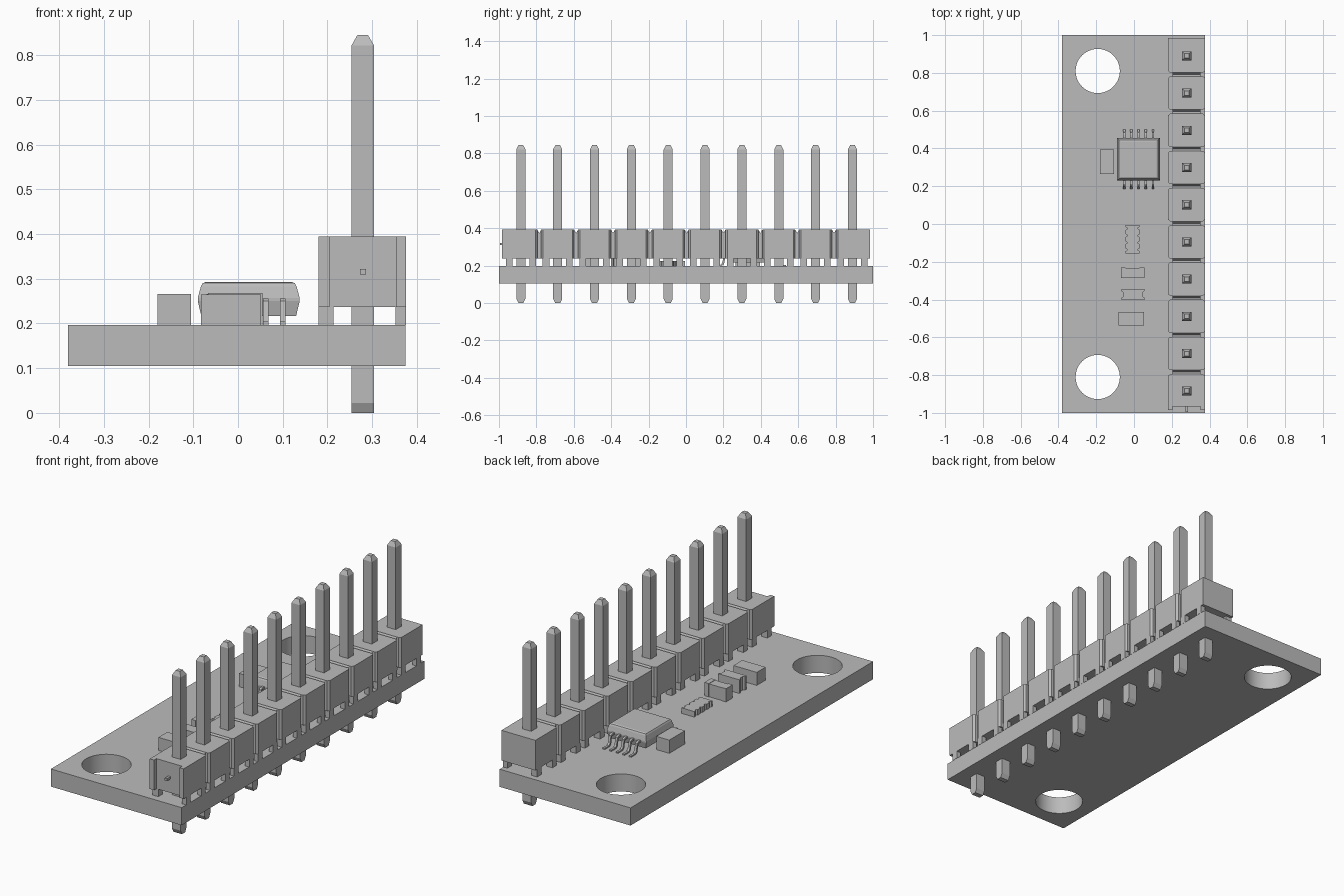
import bpy, bmesh, math
from mathutils import Vector

old = bpy.data.objects.get("Cube")
if old:
    bpy.data.objects.remove(old, do_unlink=True)

grey = bpy.data.materials.new("plain grey")
grey.use_nodes = True
COLOUR = (0.5, 0.5, 0.5, 1)
grey.diffuse_color = COLOUR
grey.node_tree.nodes["Principled BSDF"].inputs["Base Color"].default_value = COLOUR


def finish(name, bm, smooth=False):
    bmesh.ops.recalc_face_normals(bm, faces=bm.faces)
    mesh = bpy.data.meshes.new(name)
    bm.to_mesh(mesh)
    bm.free()
    mesh.materials.append(grey)
    obj = bpy.data.objects.new(name, mesh)
    bpy.context.collection.objects.link(obj)
    if smooth:
        bpy.ops.object.select_all(action='DESELECT')
        obj.select_set(True)
        bpy.context.view_layer.objects.active = obj
        bpy.ops.object.shade_smooth_by_angle(angle=math.radians(30))
    return obj


def loft(bm, rings):
    """Skin a stack of matching rings and cap both ends."""
    rows = [[bm.verts.new(p) for p in ring] for ring in rings]
    n = len(rows[0])
    for a, b in zip(rows, rows[1:]):
        for i in range(n):
            j = (i + 1) % n
            bm.faces.new((a[i], a[j], b[j], b[i]))
    bm.faces.new(rows[0][::-1])
    bm.faces.new(rows[-1])


def prism_z(bm, outline, z0, z1):
    loft(bm, [[(x, y, z) for x, y in outline] for z in (z0, z1)])


def prism_x(bm, outline, x0, x1):
    loft(bm, [[(x, y, z) for y, z in outline] for x in (x0, x1)])


def rect(x0, x1, y0, y1):
    return [(x0, y0), (x1, y0), (x1, y1), (x0, y1)]


def box(bm, x0, x1, y0, y1, z0, z1):
    prism_z(bm, rect(x0, x1, y0, y1), z0, z1)


def centred(cx, cy, hx, hy, z):
    return [(x, y, z) for x, y in rect(cx - hx, cx + hx, cy - hy, cy + hy)]


BASE, TOP = 0.105, 0.197

# Circuit board with two mounting holes
bm = bmesh.new()
loops = [rect(-0.38, 0.375, -1, 1)]
for cy in (-0.81, 0.81):
    loops.append([(-0.192 + 0.117 * math.cos(a * math.tau / 48),
                   cy + 0.117 * math.sin(a * math.tau / 48)) for a in range(48)])
edges = []
for pts in loops:
    vs = [bm.verts.new((x, y, BASE)) for x, y in pts]
    edges += [bm.edges.new((v, vs[i - 1])) for i, v in enumerate(vs)]
bmesh.ops.triangle_fill(bm, edges=edges, use_beauty=True)
res = bmesh.ops.extrude_face_region(bm, geom=bm.faces[:])
bmesh.ops.translate(bm, vec=Vector((0, 0, TOP - BASE)),
                    verts=[g for g in res["geom"] if isinstance(g, bmesh.types.BMVert)])
finish("circuit_board", bm, True)

# Pin header: housing units, waists, feet and pins
X0, X1, PX = 0.18, 0.376, 0.279
LOW, HIGH = 0.237, 0.394
PITCH, HALF, CH = 0.197, 0.088, 0.01
centres = [0.89 - PITCH * i for i in range(10)]
housing, pins = bmesh.new(), bmesh.new()
for i, cy in enumerate(centres):
    a, b = cy - HALF, cy + HALF
    if i < 9:
        front = [(X0, a + CH), (X0 + CH, a), (X1 - CH, a), (X1, a + CH)]
    else:
        # Front end has two side tabs around a recess
        a = -0.985
        front = [(X0, a), (0.205, a), (0.205, a + 0.02),
                 (0.353, a + 0.02), (0.353, a), (X1, a)]
    if i > 0:
        back = [(X1, b - CH), (X1 - CH, b), (X0 + CH, b), (X0, b - CH)]
    else:
        back = [(X1, 0.985), (X0, 0.985)]
    prism_z(housing, front + back, LOW, HIGH)
    for x0, x1 in ((X0, 0.214), (0.352, X1)):
        for s in (-1, 1):
            y0, y1 = sorted((cy + s * 0.045, cy + s * 0.08))
            box(housing, x0, x1, y0, y1, TOP, LOW)
    if i < 9:
        # Waist with a V groove on top
        m = cy - PITCH / 2
        prism_x(housing, [(m - 0.012, LOW), (m + 0.012, LOW), (m + 0.012, HIGH),
                          (m, HIGH - 0.02), (m - 0.012, HIGH)], 0.205, 0.353)
    # Square pin, wedge shaped below and pyramid shaped above
    loft(pins, [centred(PX, cy, 0.025, 0.013, 0),
                centred(PX, cy, 0.025, 0.024, 0.022),
                centred(PX, cy, 0.025, 0.024, 0.822),
                centred(PX, cy, 0.012, 0.012, 0.845)])
box(housing, 0.273, 0.286, -0.995, -0.96, 0.309, 0.322)
finish("header_housing", housing)
finish("header_pins", pins)

# Chip body with drafted sides and softened top edges
CX, CY = 0.024, 0.343
bm = bmesh.new()
loft(bm, [centred(CX, CY, 0.106, 0.105, 0.217),
          centred(CX, CY, 0.114, 0.113, 0.25),
          centred(CX, CY, 0.114, 0.113, 0.257),
          centred(CX, CY, 0.107, 0.106, 0.283),
          centred(CX, CY, 0.103, 0.102, 0.29),
          centred(CX, CY, 0.096, 0.095, 0.293)])
finish("chip_body", bm)

# Gull-wing chip legs, five on each side
bm = bmesh.new()
T = 0.012
path = [(0.1, 0.256), (0.132, 0.256), (0.141, 0.25), (0.15, 0.212),
        (0.158, 0.204), (0.192, 0.204)]
lower = [(0.192, TOP), (0.153, TOP), (0.14, 0.208),
         (0.132, 0.243), (0.128, 0.246), (0.1, 0.246)]
for side in (-1, 1):
    for k in range(5):
        x = CX + (k - 2) * 0.038
        prism_x(bm, [(CY + side * d, z) for d, z in path + lower], x - T / 2, x + T / 2)
finish("chip_legs", bm)

# Plain capacitor beside the chip
bm = bmesh.new()
box(bm, -0.18, -0.105, 0.265, 0.395, TOP, 0.266)
finish("side_capacitor", bm)

# Resistor network with scalloped long sides
bm = bmesh.new()
right = []
for k in range(4):
    y = -0.155 + 0.0375 * k
    right += [(0.03, y), (0.03, y + 0.011), (0.022, y + 0.015),
              (0.022, y + 0.0225), (0.03, y + 0.0265)]
right.append((0.03, -0.005))
left = [(-0.015 - x, y) for x, y in reversed(right)]
prism_z(bm, right + left, TOP, 0.226)
finish("resistor_network", bm)

# Small resistor with raised end caps
bm = bmesh.new()
box(bm, -0.045, 0.03, -0.283, -0.232, TOP, 0.264)
for x0, x1 in ((-0.07, -0.045), (0.03, 0.055)):
    box(bm, x0, x1, -0.285, -0.23, TOP, 0.266)
finish("small_resistor", bm)

# Indicator with hollowed ends
bm = bmesh.new()
end = [(0.055, -0.402), (0.055, -0.391), (0.046, -0.384),
       (0.046, -0.362), (0.055, -0.355), (0.055, -0.344)]
prism_z(bm, end + [(-0.012 - x, y) for x, y in reversed(end)], TOP, 0.268)
finish("indicator_chip", bm)

# Plain capacitor at the front
bm = bmesh.new()
box(bm, -0.083, 0.052, -0.538, -0.465, TOP, 0.265)
finish("front_capacitor", bm)
